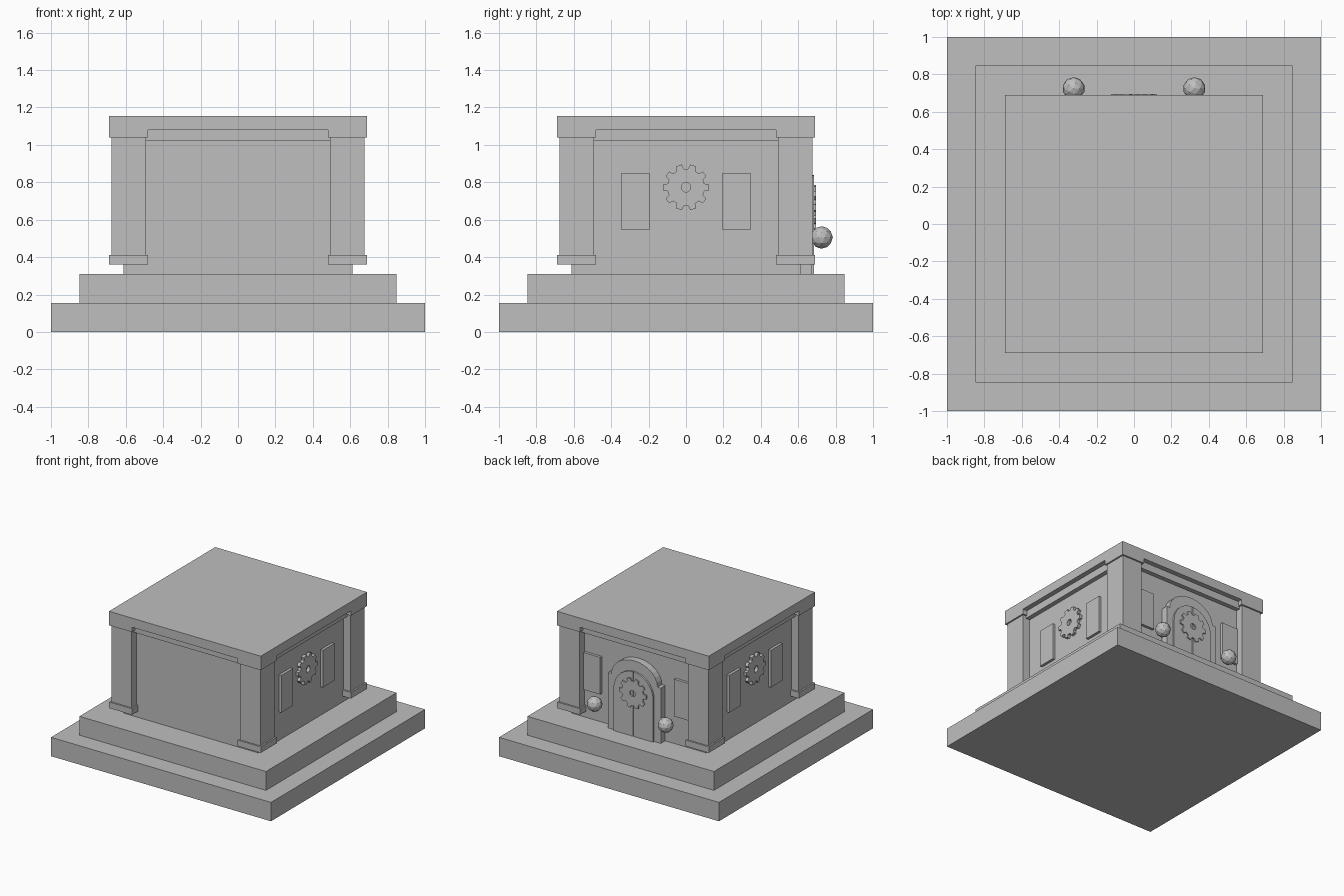
import bpy, bmesh
from math import sin, cos, pi
from mathutils import Matrix, Vector

cube = bpy.data.objects.get("Cube")
if cube:
    bpy.data.objects.remove(cube, do_unlink=True)

stone = bpy.data.materials.new("stone_grey")
stone.use_nodes = True
GREY = (0.52, 0.52, 0.52, 1)
stone.diffuse_color = GREY
stone.node_tree.nodes["Principled BSDF"].inputs["Base Color"].default_value = GREY


def finish(name, bm):
    bmesh.ops.recalc_face_normals(bm, faces=bm.faces)
    mesh = bpy.data.meshes.new(name)
    bm.to_mesh(mesh)
    bm.free()
    mesh.materials.append(stone)
    obj = bpy.data.objects.new(name, mesh)
    bpy.context.collection.objects.link(obj)
    return obj


def box(name, lo, hi):
    lo, hi = Vector(lo), Vector(hi)
    bm = bmesh.new()
    bmesh.ops.create_cube(bm, size=1, matrix=Matrix.Translation((lo + hi) / 2)
                          @ Matrix.Diagonal((*(hi - lo), 1)))
    return finish(name, bm)


def slab(name, half, z0, z1):
    return box(name, (-half, -half, z0), (half, half, z1))


def extrude_profile(name, profile, y0, y1):
    """Solid from an (x, z) outline between two depths."""
    bm = bmesh.new()
    face = bm.faces.new([bm.verts.new((x, y0, z)) for x, z in profile])
    new = bmesh.ops.extrude_face_region(bm, geom=[face])["geom"]
    bmesh.ops.translate(bm, vec=(0, y1 - y0, 0),
                        verts=[v for v in new if isinstance(v, bmesh.types.BMVert)])
    return finish(name, bm)


def arch(half, spring, rise, steps=14):
    return [(half * cos(pi * i / steps), spring + rise * sin(pi * i / steps))
            for i in range(steps + 1)]


def gear(name, z, y0, y1, turn=0, teeth=10, outer=0.124, root=0.1, hole=0.025):
    """Toothed ring facing +y, turned about the vertical axis."""
    bm = bmesh.new()
    loops = []
    for toothed, y in ((False, y0), (True, y0), (True, y1), (False, y1)):
        loop = []
        for t in range(teeth):
            for part, r in ((-0.32, root), (-0.2, outer), (0.2, outer), (0.32, root)):
                a = 2 * pi * (t + part) / teeth
                r = r if toothed else hole
                loop.append(bm.verts.new((r * cos(a), y, z + r * sin(a))))
        loops.append(loop)
    count = len(loops[0])
    for k in range(4):
        a, b = loops[k], loops[(k + 1) % 4]
        for i in range(count):
            j = (i + 1) % count
            bm.faces.new((a[i], a[j], b[j], b[i]))
    bm.transform(Matrix.Rotation(turn, 4, 'Z'))
    return finish(name, bm)


# Stepped base, main body and roof
slab("lower_step", 1.0, 0, 0.155)
slab("upper_step", 0.848, 0.155, 0.31)
slab("body", 0.613, 0.31, 1.08)
slab("cornice", 0.65, 1.02, 1.08)
slab("roof_slab", 0.69, 1.08, 1.155)

# Corner pillars with foot and capital
for sx, side in ((1, "left"), (-1, "right")):
    for sy, end in ((1, "back"), (-1, "front")):
        for part, inner, outer, z0, z1 in (("foot", 0.48, 0.69, 0.36, 0.41),
                                           ("pillar", 0.493, 0.677, 0.41, 1.04),
                                           ("capital", 0.48, 0.69, 1.04, 1.08)):
            xs = sorted((sx * inner, sx * outer))
            ys = sorted((sy * inner, sy * outer))
            box(f"{part}_{end}_{side}", (xs[0], ys[0], z0), (xs[1], ys[1], z1))

# Side walls: gear emblem between two raised panels
for s, side in ((1, "left"), (-1, "right")):
    gear(f"side_gear_{side}", 0.773, 0.605, 0.638, turn=-s * pi / 2)
    xs = sorted((s * 0.605, s * 0.635))
    for y, end in ((-0.345, "front"), (0.195, "back")):
        box(f"side_panel_{side}_{end}", (xs[0], y, 0.545), (xs[1], y + 0.15, 0.85))

# Back wall panels and round lamps
for s, side in ((1, "left"), (-1, "right")):
    x = s * 0.41
    box(f"back_panel_{side}", (x - 0.075, 0.605, 0.545), (x + 0.075, 0.635, 0.85))
    bm = bmesh.new()
    bmesh.ops.create_icosphere(bm, subdivisions=2, radius=0.06,
                               matrix=Matrix.Translation((s * 0.323, 0.725, 0.505)))
    finish(f"lamp_{side}", bm)

# Arched doorway with shouldered surround
shoulder = [(0.24, 0.31), (0.24, 0.765)] + arch(0.21, 0.765, 0.16)
extrude_profile("door_surround", shoulder + [(-0.24, 0.765), (-0.24, 0.31)], 0.605, 0.67)

# Two door leaves meeting at a narrow gap
curve = [p for p in arch(0.18, 0.66, 0.18) if p[0] > 0.01]
right_half = [(0.003, 0.31), (0.18, 0.31)] + curve + [(0.003, 0.84)]
for s, side in ((1, "left"), (-1, "right")):
    extrude_profile(f"door_leaf_{side}", [(s * x, z) for x, z in right_half], 0.66, 0.685)
gear("door_gear", 0.665, 0.68, 0.695)
